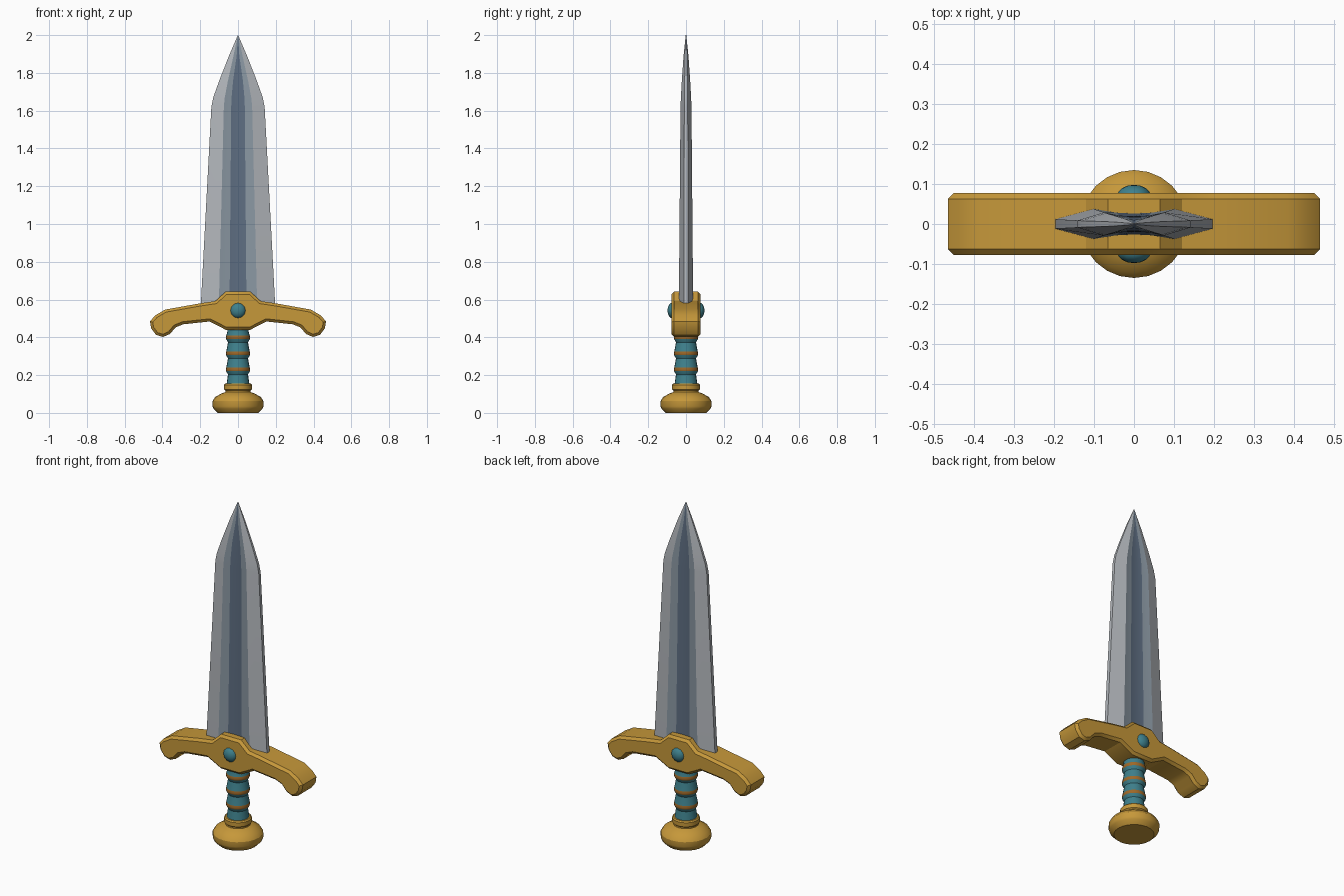
import bpy, bmesh, math

if "Cube" in bpy.data.objects:
    bpy.data.objects.remove(bpy.data.objects["Cube"])


def material(name, *srgb):
    m = bpy.data.materials.new(name)
    m.diffuse_color = [(c / 255 / 12.92 if c < 11 else ((c / 255 + .055) / 1.055) ** 2.4) for c in srgb] + [1]
    m.use_nodes = True
    m.node_tree.nodes["Principled BSDF"].inputs["Base Color"].default_value = m.diffuse_color
    return m


gold = material("gold", 198, 152, 58)
teal = material("teal", 62, 128, 140)
leather = material("brown_leather", 158, 104, 40)
steel = material("light_steel", 178, 182, 187)
mid_steel = material("mid_steel", 138, 151, 162)
dark_steel = material("dark_steel", 94, 110, 130)


def add(name, bm, mats, angle=30):
    bmesh.ops.recalc_face_normals(bm, faces=bm.faces[:])
    me = bpy.data.meshes.new(name)
    bm.to_mesh(me)
    bm.free()
    ob = bpy.data.objects.new(name, me)
    bpy.context.collection.objects.link(ob)
    for m in mats:
        me.materials.append(m)
    bpy.ops.object.select_all(action='DESELECT')
    bpy.context.view_layer.objects.active = ob
    ob.select_set(True)
    if angle:
        bpy.ops.object.shade_smooth_by_angle(angle=math.radians(angle))
    return ob


def loft(name, rings, mats, rule=lambda level, i: 0, angle=30):
    """Skin matching rings of points; rule picks the material per face."""
    bm = bmesh.new()
    vs = [[bm.verts.new(p) for p in r] for r in rings]
    n = len(vs[0])
    for k in range(len(vs) - 1):
        for i in range(n):
            j = (i + 1) % n
            f = bm.faces.new((vs[k][i], vs[k][j], vs[k + 1][j], vs[k + 1][i]))
            f.material_index = rule(k, i)
    for k in (0, -1):
        bm.faces.new(vs[k]).material_index = rule(k % (len(vs) - 1), 0)
    return add(name, bm, mats, angle)


def lathe(name, profile, mats, rule=lambda level, i: 0, sides=24):
    rings = [[(r * math.cos(math.tau * i / sides), r * math.sin(math.tau * i / sides), z)
              for i in range(sides)] for r, z in profile]
    return loft(name, rings, mats, rule)


# Blade: z, edge / ridge / fuller half-widths, then edge / ridge / fuller half-depths
levels = [(.55, .198, .102, .045, .012, .038, .029),
          (1.62, .141, .075, .036, .009, .029, .021),
          (1.67, .131, .070, .034, .008, .027, .020),
          (1.76, .099, .053, .026, .007, .022, .017),
          (1.89, .048, .024, .007, .005, .013, .011),
          (2.0, .001, .0006, .0003, .001, .0015, .0015)]
rings = []
for z, w, m, d, ye, ym, yd in levels:
    half = [(w, ye), (m, ym), (d, yd), (0, yd * .92), (-d, yd), (-m, ym), (-w, ye)]
    rings.append([(x, y, z) for x, y in half] + [(-x, -y, z) for x, y in half])
strip = [0, 1, 2, 2, 1, 0, 0]
loft("blade", rings, [steel, mid_steel, dark_steel], lambda k, i: strip[i % 7], 12)

# Crossguard: mirrored outline, extruded through the depth with bevelled rims
half = [(.065, .642), (.12, .592), (.2, .58), (.385, .547), (.437, .517), (.466, .485),
        (.46, .448), (.434, .413), (.397, .402), (.36, .418), (.33, .453), (.29, .469),
        (.15, .484), (.065, .44)]
outline = half + [(-x, z) for x, z in reversed(half)]
bm = bmesh.new()
front = bm.faces.new([bm.verts.new((x, -.077, z)) for x, z in outline])
ext = bmesh.ops.extrude_face_region(bm, geom=[front])
bmesh.ops.translate(bm, vec=(0, .154, 0), verts=[g for g in ext["geom"] if isinstance(g, bmesh.types.BMVert)])
bmesh.ops.recalc_face_normals(bm, faces=bm.faces[:])
rims = [e for e in bm.edges if abs(e.verts[0].co.y - e.verts[1].co.y) < .01]
bmesh.ops.bevel(bm, geom=rims, offset=.014, segments=1, affect='EDGES', profile=.5)
add("crossguard", bm, [gold])

# Gems on both faces of the guard
for side, y in (("front", -1), ("back", 1)):
    bm = bmesh.new()
    bmesh.ops.create_uvsphere(bm, u_segments=12, v_segments=8, radius=1)
    for v in bm.verts:
        x, t, h = v.co
        v.co = (x * .042, y * .07 + h * .028, .542 + t * .042)
    add(side + "_gem", bm, [teal], 40)

# Grip: bulging teal wraps separated by leather bands
profile = [(.052, .14), (.06, .155)]
for z in (.225, .31, .395):
    profile += [(.053, z - .022), (.063, z - .004), (.065, z + .004), (.062, z + .016)]
profile += [(.056, .43), (.056, .46)]
lathe("grip", profile, [teal, leather],
      lambda k, i: int(k in (3, 4, 7, 8, 11, 12)), 20)

# Pommel with collar
lathe("pommel", [(.108, 0), (.13, .022), (.135, .035), (.135, .062), (.122, .083), (.09, .102),
                 (.067, .11), (.067, .118), (.074, .124), (.074, .148), (.068, .155)], [gold])
